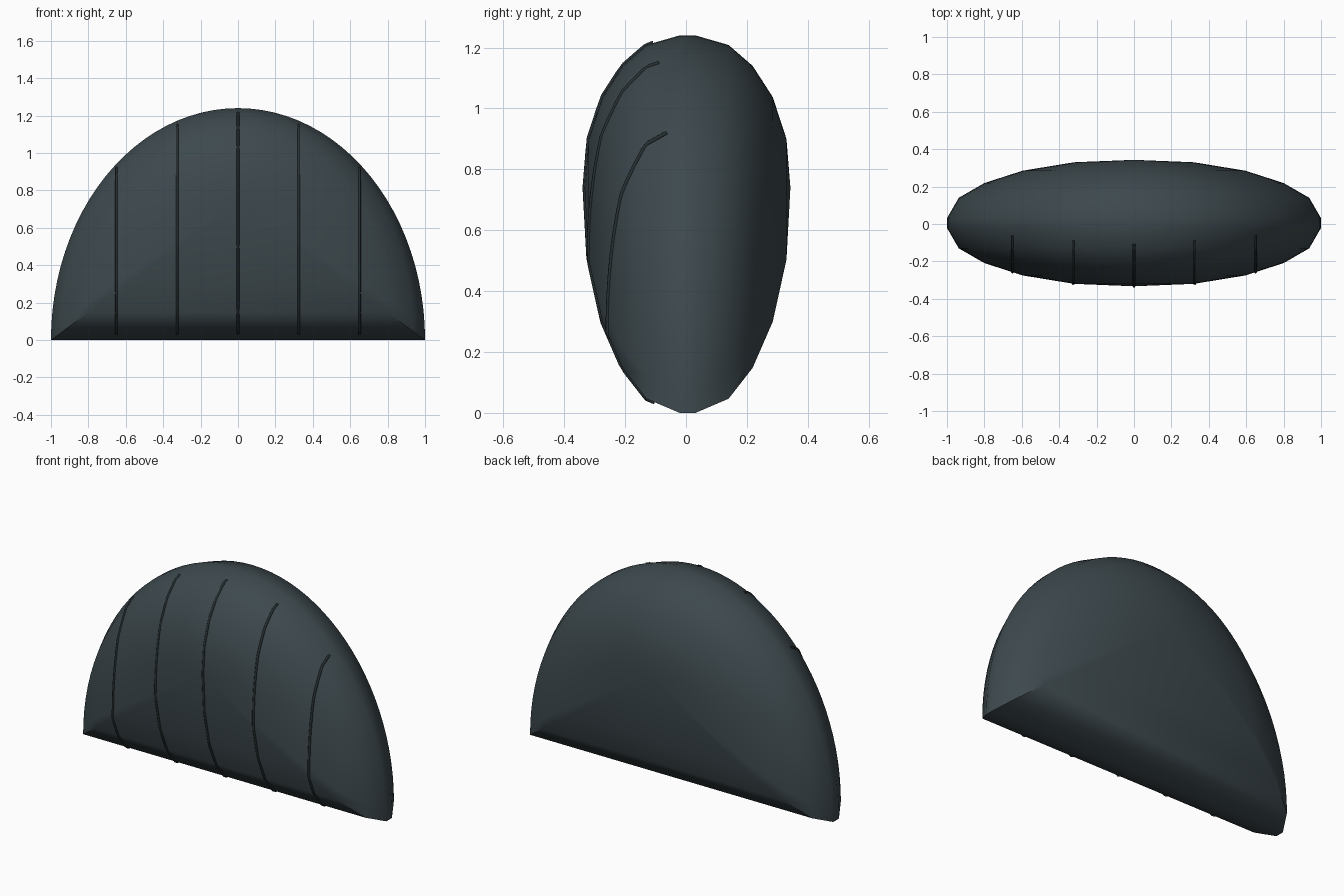
import bpy, bmesh, math
from mathutils import Vector
from mathutils.bvhtree import BVHTree

cube = bpy.data.objects.get("Cube")
if cube:
    bpy.data.objects.remove(cube, do_unlink=True)

HEIGHT, APEX_Z, MID_Y, STEPS = 1.24, 0.74, 0.005, 48


def material(name, rgb):
    mat = bpy.data.materials.new(name)
    mat.use_nodes = True
    mat.diffuse_color = (*rgb, 1)
    mat.node_tree.nodes["Principled BSDF"].inputs["Base Color"].default_value = (*rgb, 1)
    return mat


fabric = material("slate fabric", (0.047, 0.066, 0.075))
thread = material("dark thread", (0.019, 0.028, 0.031))

# Cushion body: half-ellipse outline, shrunk towards an apex on each side
outline = [(math.cos(math.pi * i / STEPS), HEIGHT * math.sin(math.pi * i / STEPS))
           for i in range(STEPS + 1)]
half_profile = [(0.32, 0.325), (0.595, 0.28), (0.8, 0.214), (0.937, 0.135), (1.0, 0.026)]
profile = [(s, -y) for s, y in half_profile] + [(s, y) for s, y in reversed(half_profile)]

bm = bmesh.new()
rings = [[bm.verts.new((s * x, MID_Y + y, APEX_Z * (1 - s) + s * z)) for x, z in outline]
         for s, y in profile]
count = len(outline)
for a, b in zip(rings, rings[1:]):
    for i in range(count):
        j = (i + 1) % count
        bm.faces.new((a[i], a[j], b[j], b[i]))
for ring, y in ((rings[0], -0.338), (rings[-1], 0.338)):
    tip = bm.verts.new((0, MID_Y + y, APEX_Z))
    for i in range(count):
        bm.faces.new((ring[i], ring[(i + 1) % count], tip))
bmesh.ops.recalc_face_normals(bm, faces=bm.faces)
surface = BVHTree.FromBMesh(bm)
mesh = bpy.data.meshes.new("cushion_body")
bm.to_mesh(mesh)
bm.free()
mesh.materials.append(fabric)
body = bpy.data.objects.new("cushion_body", mesh)
bpy.context.collection.objects.link(body)
bpy.ops.object.select_all(action='DESELECT')
body.select_set(True)
bpy.context.view_layer.objects.active = body
bpy.ops.object.shade_smooth_by_angle(angle=math.radians(30))


# Stitched seams: thin cords lying on the front surface
def seam(name, x, top):
    points = []
    for i in range(33):
        z = 0.035 + (top - 0.035) * (1 - math.cos(math.pi * i / 32)) / 2
        hit = surface.ray_cast(Vector((x, -1, z)), Vector((0, 1, 0)))[0]
        if hit:
            points.append(hit)
    curve = bpy.data.curves.new(name, 'CURVE')
    curve.dimensions = '3D'
    curve.bevel_depth = 0.007
    curve.bevel_resolution = 2
    curve.use_fill_caps = True
    spline = curve.splines.new('POLY')
    spline.points.add(len(points) - 1)
    for point, co in zip(spline.points, points):
        point.co = (*co, 1)
    curve.materials.append(thread)
    bpy.context.collection.objects.link(bpy.data.objects.new(name, curve))


seam("seam_centre", 0, 1.215)
for side, sign in (("left", 1), ("right", -1)):
    seam("seam_inner_" + side, sign * 0.325, 1.15)
    seam("seam_outer_" + side, sign * 0.65, 0.92)
